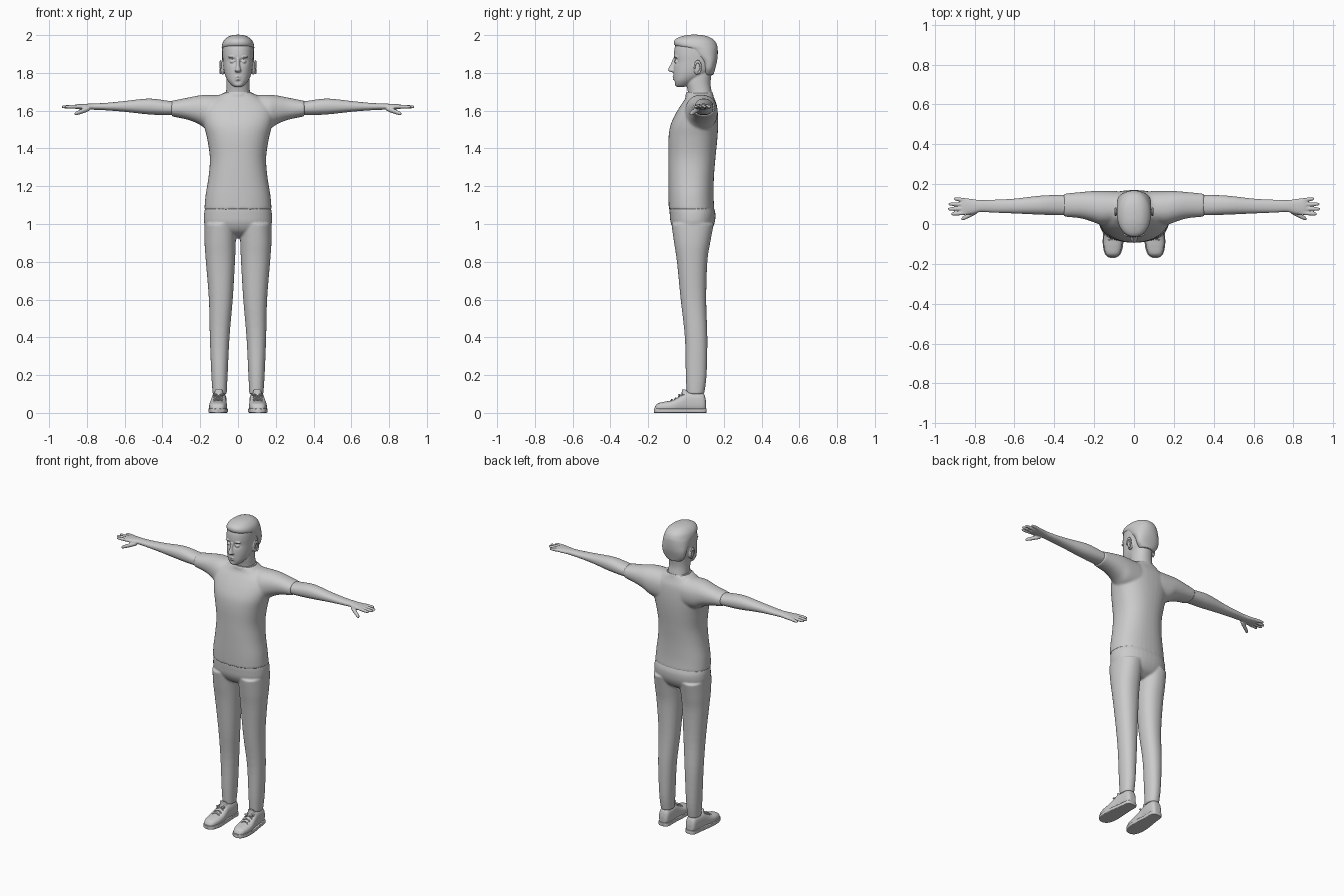
import bpy, bmesh, math

grey = bpy.data.materials.new("plain_grey")
grey.diffuse_color = (0.6, 0.6, 0.6, 1)


def spline(p0, p1, p2, p3, t):
    return [0.5 * (2 * b + (c - a) * t + (2 * a - 5 * b + 4 * c - d) * t * t
                   + (3 * b - a - 3 * c + d) * t ** 3) for a, b, c, d in zip(p0, p1, p2, p3)]


def loft(bm, axis, rows, power=2.2, sides=40, steps=4, both=True):
    """Rows are (position, a_min, a_max, b_min, b_max); a, b are the two other axes."""
    dense = []
    for i in range(len(rows) - 1):
        quad = [rows[max(i - 1, 0)], rows[i], rows[i + 1], rows[min(i + 2, len(rows) - 1)]]
        dense += [spline(*quad, k / steps) for k in range(steps)]
    dense.append(rows[-1])
    for sx in ((1, -1) if both else (1,)):
        rings = []
        for pos, a0, a1, b0, b1 in dense:
            ring = []
            for k in range(sides):
                ang = 2 * math.pi * k / sides
                c, s = math.cos(ang), math.sin(ang)
                a = (a0 + a1) / 2 + (a1 - a0) / 2 * math.copysign(abs(c) ** (2 / power), c)
                b = (b0 + b1) / 2 + (b1 - b0) / 2 * math.copysign(abs(s) ** (2 / power), s)
                co = {"x": (pos, a, b), "y": (a, pos, b), "z": (a, b, pos)}[axis]
                ring.append(bm.verts.new((co[0] * sx, co[1], co[2])))
            rings.append(ring)
        for r, q in zip(rings, rings[1:]):
            for k in range(sides):
                j = (k + 1) % sides
                bm.faces.new((r[k], r[j], q[j], q[k]))
        bm.faces.new(rings[0])
        bm.faces.new(rings[-1])


def upright(bm, rows, power=2.2, **kw):
    """Loft centred on x = 0; rows are (z, half_width, y_min, y_max)."""
    loft(bm, "z", [(z, -w, w, f, b) for z, w, f, b in rows], power, both=False, **kw)


def blob(bm, c, r):
    """Mirrored ellipsoid."""
    rows = []
    for k in range(9):
        t = math.pi * (0.02 + 0.96 * k / 8)
        s = math.sin(t)
        rows.append((c[2] - r[2] * math.cos(t), c[0] - r[0] * s, c[0] + r[0] * s,
                     c[1] - r[1] * s, c[1] + r[1] * s))
    loft(bm, "z", rows, 2, sides=20, steps=1)


def finger(bm, p, q, r):
    """Round-tipped rod running outward along x."""
    rows = []
    for t, k in ((0, 1), (0.35, 1.05), (0.7, 0.95), (0.93, 0.75), (1, 0.2)):
        x, y, z = (u + (v - u) * t for u, v in zip(p, q))
        rows.append((x, y - r * k, y + r * k, z - r * k, z + r * k))
    loft(bm, "x", rows, 2, sides=16)


def finish(name, bm, voxel=0, smooth=4):
    bmesh.ops.recalc_face_normals(bm, faces=bm.faces)
    me = bpy.data.meshes.new(name)
    bm.to_mesh(me)
    bm.free()
    me.materials.append(grey)
    me.polygons.foreach_set("use_smooth", [True] * len(me.polygons))
    ob = bpy.data.objects.new(name, me)
    bpy.context.collection.objects.link(ob)
    if voxel:  # fuse overlapping volumes into one skin
        m = ob.modifiers.new("fuse", "REMESH")
        m.mode = "VOXEL"
        m.voxel_size = voxel
        m.use_smooth_shade = True
        s = ob.modifiers.new("soften", "SMOOTH")
        s.factor = 0.5
        s.iterations = smooth
    else:
        me.set_sharp_from_angle(angle=math.radians(40))
    return ob


# Shirt: torso, sleeves
bm = bmesh.new()
upright(bm, [(1.077, .178, -.091, .150), (1.15, .172, -.093, .146), (1.25, .156, -.094, .148),
             (1.35, .149, -.094, .156), (1.45, .163, -.093, .166), (1.52, .18, -.083, .17),
             (1.58, .19, -.057, .169), (1.63, .18, -.027, .163), (1.665, .13, -.004, .15),
             (1.695, .074, .002, .14)], 2.3)
loft(bm, "x", [(.08, .0, .165, 1.49, 1.683), (.16, -.005, .167, 1.5, 1.684),
               (.21, .012, .165, 1.53, 1.68), (.27, .029, .16, 1.553, 1.668),
               (.352, .037, .152, 1.57, 1.652)])
finish("shirt", bm, .007, 5)

# Trousers: pelvis, legs
bm = bmesh.new()
upright(bm, [(.925, .05, .01, .08), (.955, .15, -.05, .125), (1.0, .178, -.079, .15),
             (1.05, .18, -.086, .156), (1.085, .174, -.087, .148), (1.12, .166, -.082, .138)], 2.3)
loft(bm, "z", [(.1, .06, .134, .004, .096), (.2, .055, .141, -.001, .109),
               (.4, .045, .149, -.006, .113), (.6, .028, .154, -.028, .107),
               (.8, .016, .17, -.048, .113), (.9, .012, .177, -.063, .128),
               (1.0, .008, .177, -.077, .147)])
finish("trousers", bm, .006, 4)

# Arms with hands
bm = bmesh.new()
loft(bm, "x", [(.3, .046, .144, 1.58, 1.648), (.36, .044, .146, 1.576, 1.651),
               (.47, .047, .142, 1.58, 1.664), (.6, .053, .127, 1.594, 1.651),
               (.7, .057, .122, 1.602, 1.641), (.77, .06, .12, 1.605, 1.638),
               (.81, .05, .125, 1.606, 1.636), (.85, .046, .13, 1.608, 1.634),
               (.868, .05, .127, 1.612, 1.63)])
for y0, x1, y1 in ((.056, .918, .05), (.077, .935, .075), (.098, .932, .1), (.119, .905, .127)):
    finger(bm, (.84, y0, 1.622), (x1, y1, 1.62), .0095)
finger(bm, (.785, .066, 1.612), (.866, .024, 1.582), .0125)
finish("arms", bm, .004, 3)

# Head: neck, skull, nose, lips, brows, eyes, ears
bm = bmesh.new()
upright(bm, [(1.65, .07, .015, .145), (1.70, .063, .01, .136), (1.75, .061, .0, .13),
             (1.82, .06, .0, .14)])
upright(bm, [(1.726, .018, -.05, -.01), (1.735, .034, -.059, .02), (1.76, .055, -.064, .06),
             (1.79, .069, -.066, .115), (1.82, .076, -.066, .145), (1.86, .08, -.063, .159),
             (1.90, .082, -.064, .163), (1.94, .08, -.058, .16), (1.97, .068, -.04, .14),
             (1.988, .045, -.01, .11), (1.994, .01, .03, .07)], sides=72, steps=6)
for v in bm.verts:  # eye sockets and the hollow under the lower lip
    if v.co.y < 0:
        for x, z, r, d in ((.029, 1.862, .014, .012), (-.029, 1.862, .014, .012), (0, 1.753, .01, .006)):
            v.co.y += d * math.exp(-((v.co.x - x) ** 2 * .6 + (v.co.z - z) ** 2) / (r * r))
upright(bm, [(1.803, .012, -.075, -.05), (1.811, .018, -.094, -.05), (1.822, .014, -.094, -.05),
             (1.845, .009, -.082, -.05), (1.878, .009, -.068, -.05)], 2, sides=20)
for z, w, f in ((1.779, .021, -.073), (1.766, .019, -.071)):
    upright(bm, [(z - .006, w * .6, f + .008, -.04), (z, w, f, -.03),
                 (z + .006, w * .6, f + .008, -.04)], 2, sides=24)
blob(bm, (.03, -.05, 1.86), (.014, .012, .009))
blob(bm, (.032, -.053, 1.883), (.022, .012, .005))
blob(bm, (.081, .06, 1.826), (.013, .019, .037))
finish("head", bm, .004, 3)

# Ear rims
bm = bmesh.new()
for i in range(12):
    t = math.radians(-70 + 250 * i / 11)
    blob(bm, (.092, .062 + .016 * math.cos(t), 1.83 + .03 * math.sin(t)), (.006, .006, .009))
finish("ear_rims", bm, .003, 3)

# Hair cap with a swept-up front
bm = bmesh.new()
upright(bm, [(1.79, .05, .09, .146), (1.82, .074, .088, .154), (1.86, .083, .075, .164),
             (1.895, .086, .03, .168), (1.925, .086, -.01, .168), (1.942, .086, -.056, .166),
             (1.965, .079, -.064, .156), (1.983, .064, -.05, .136), (1.996, .042, -.015, .105),
             (2.002, .012, .02, .065)], 2.2, sides=56)
finish("hair", bm, .005, 3)

# Shirt collar band
bm = bmesh.new()
upright(bm, [(1.675, .079, -.003, .146), (1.688, .076, -.001, .143), (1.698, .071, .003, .139)], 2.1)
finish("collar", bm)

# Shoe uppers with tongue and ankle opening
bm = bmesh.new()
loft(bm, "y", [(-.166, .09, .125, .008, .03), (-.15, .072, .142, .004, .05),
               (-.11, .06, .152, .002, .06), (-.07, .058, .153, .002, .068),
               (-.03, .06, .147, .002, .09), (.0, .062, .142, .002, .108),
               (.04, .06, .138, .002, .112), (.08, .062, .134, .002, .11),
               (.098, .068, .128, .006, .095), (.106, .08, .116, .015, .06)], 2.6)
loft(bm, "z", [(.06, .075, .128, -.035, .02), (.1, .077, .126, -.024, .02),
               (.125, .082, .121, -.022, -.004)])
finish("shoes", bm, .005, 3)

# Shoe soles
bm = bmesh.new()
loft(bm, "y", [(-.17, .095, .12, 0, .022), (-.155, .07, .143, 0, .024), (-.11, .055, .156, 0, .024),
               (-.05, .055, .155, 0, .024), (.03, .06, .143, 0, .024), (.085, .06, .136, 0, .024),
               (.104, .07, .127, 0, .024), (.109, .082, .115, 0, .022)], 8)
finish("soles", bm)

# Shoe laces: crossing bars and a bow
bm = bmesh.new()
for y, z in ((-.075, .069), (-.055, .078), (-.035, .09), (-.017, .102)):
    for d in (-.006, .006):
        loft(bm, "x", [(.08, y - d - .003, y - d + .003, z - .012, z - .004),
                       (.104, y - .003, y + .003, z - .002, z + .005),
                       (.13, y + d - .003, y + d + .003, z - .012, z - .004)], 2, sides=8)
blob(bm, (.085, -.035, .096), (.014, .007, .005))
blob(bm, (.122, -.035, .096), (.014, .007, .005))
finish("laces", bm)
